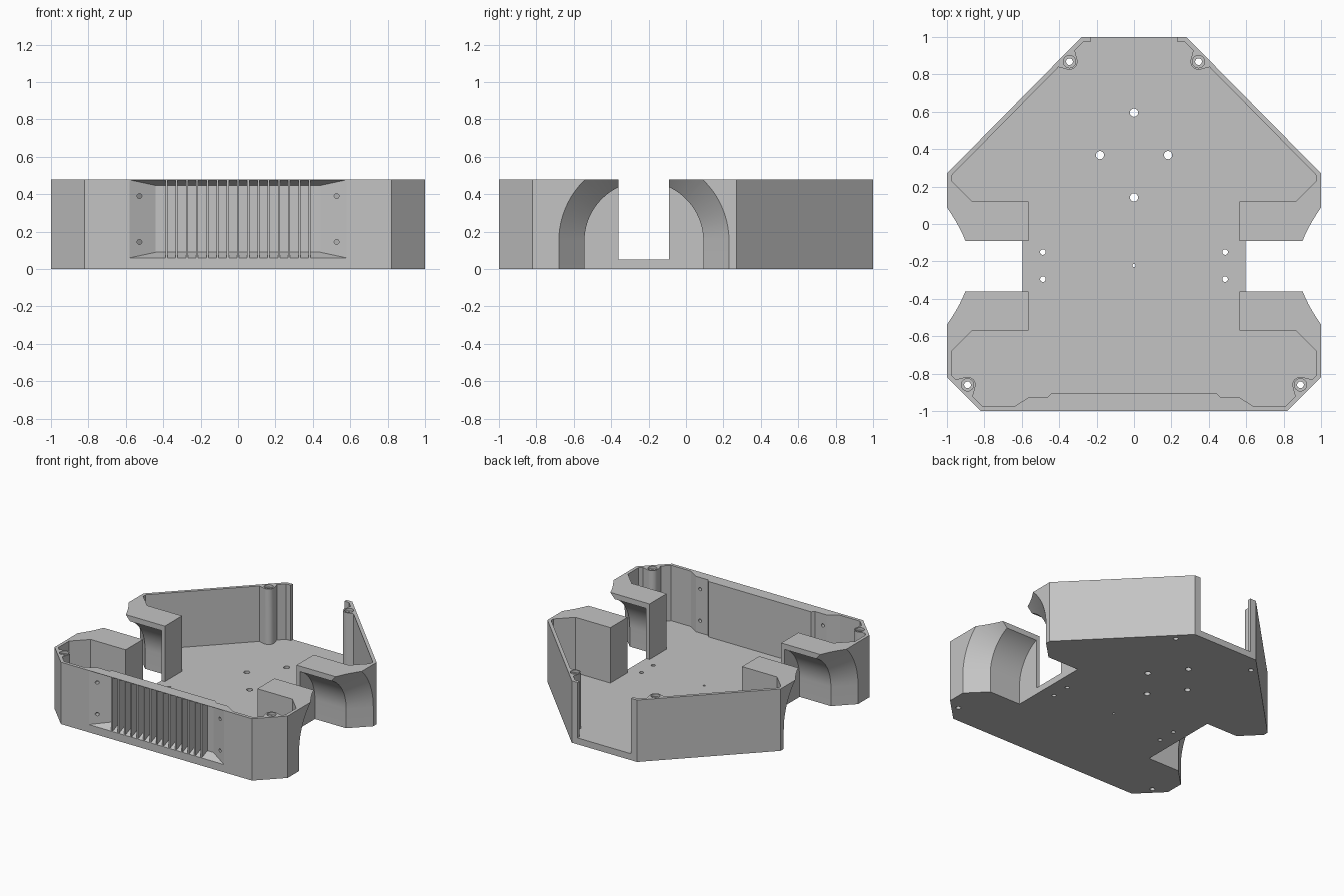
import bpy
import bmesh
import math
from mathutils import Vector

if "Cube" in bpy.data.objects:
    bpy.data.objects.remove(bpy.data.objects["Cube"], do_unlink=True)

HEIGHT, FLOOR = 0.48, 0.05
WHEEL_Y, WHEEL_Z = -0.225, 0.15

grey = bpy.data.materials.new("plain grey")
grey.use_nodes = True
grey.diffuse_color = (0.55, 0.55, 0.55, 1)
grey.node_tree.nodes["Principled BSDF"].inputs["Base Color"].default_value = (0.55, 0.55, 0.55, 1)


def finish(bm, name):
    bmesh.ops.recalc_face_normals(bm, faces=bm.faces)
    mesh = bpy.data.meshes.new(name)
    bm.to_mesh(mesh)
    bm.free()
    mesh.materials.append(grey)
    obj = bpy.data.objects.new(name, mesh)
    bpy.context.collection.objects.link(obj)
    return obj


def prism(name, outline, z0, z1):
    bm = bmesh.new()
    face = bm.faces.new([bm.verts.new((x, y, z0)) for x, y in outline])
    top = bmesh.ops.extrude_face_region(bm, geom=[face])["geom"]
    bmesh.ops.translate(bm, vec=(0, 0, z1 - z0), verts=[v for v in top if isinstance(v, bmesh.types.BMVert)])
    return finish(bm, name)


def hull(name, points):
    bm = bmesh.new()
    for p in points:
        bm.verts.new(p)
    bmesh.ops.convex_hull(bm, input=bm.verts[:])
    return finish(bm, name)


def box(name, x0, x1, y0, y1, z0, z1):
    return hull(name, [(x, y, z) for x in (x0, x1) for y in (y0, y1) for z in (z0, z1)])


def circle(cx, cy, r, n=24):
    return [(cx + r * math.cos(2 * math.pi * i / n), cy + r * math.sin(2 * math.pi * i / n)) for i in range(n)]


def mirrored(half):
    return half + [(-x, y) for x, y in reversed(half)]


def cut(target, cutter):
    mod = target.modifiers.new("cut", "BOOLEAN")
    mod.operation = "DIFFERENCE"
    mod.solver = "EXACT"
    mod.object = cutter
    bpy.context.view_layer.objects.active = target
    bpy.ops.object.modifier_apply(modifier=mod.name)
    bpy.data.objects.remove(cutter, do_unlink=True)


def wheel_arch(side):
    """Tunnel with an arched top that flares outwards near the side wall."""
    bm = bmesh.new()
    rings = []
    for x, r in ((0.595, 0.318), (0.863, 0.318), (1.02, 0.475)):
        section = [(-r, -0.1)]
        section += [(-r * math.cos(math.pi * i / 40), WHEEL_Z + r * math.sin(math.pi * i / 40)) for i in range(41)]
        section += [(r, -0.1)]
        rings.append([bm.verts.new((side * x, WHEEL_Y + y, z)) for y, z in section])
    count = len(rings[0])
    for a, b in zip(rings, rings[1:]):
        for i in range(count):
            j = (i + 1) % count
            bm.faces.new((a[i], a[j], b[j], b[i]))
    bm.faces.new(rings[0])
    bm.faces.new(rings[-1])
    return finish(bm, "arch_cutter")


# Solid body outline
body = prism("chassis_shell", mirrored([(0.28, 1), (1, 0.27), (1, -0.82), (0.82, -1)]), 0, HEIGHT)

# Inner space, leaving wheel housings and screw posts standing
cavity = prism("cavity_cutter", mirrored([
    (0.27, 0.975), (0.975, 0.26), (0.975, 0.23), (0.865, 0.12), (0.565, 0.12),
    (0.565, -0.57), (0.865, -0.57), (0.975, -0.68), (0.975, -0.81), (0.81, -0.975),
    (0.64, -0.975), (0.56, -0.925), (0.46, -0.925), (0.44, -0.905)]), FLOOR, 0.6)
posts = [(s * x, y) for s in (-1, 1) for x, y in ((0.345, 0.868), (0.89, -0.86))]
for px, py in posts:
    out = Vector((math.copysign(1, px), math.copysign(1, py))).normalized()
    along = Vector((-out.y, out.x))
    base = [Vector((px, py)) + out * 0.035 + along * t for t in (-0.07, 0.07)]
    plan = circle(px, py, 0.043) + [tuple(p) for p in base]
    cut(cavity, hull("post", [(x, y, z) for x, y in plan for z in (0, 0.7)]))
cut(body, cavity)

# Rear opening and wheel openings
cut(body, box("rear_cutter", -0.23, 0.23, 0.93, 1.1, FLOOR, 0.6))
for side in (-1, 1):
    cut(body, wheel_arch(side))
    cut(body, box("slot_cutter", side * 0.5, side * 1.1, -0.36, -0.09, FLOOR, 0.6))

# Tapered recess in the front wall
recess = []
for y in (-1.01, -0.93):
    t = (y + 1) / 0.07
    recess += [(s * (0.58 - 0.14 * t), y, z) for s in (-1, 1) for z in (0.06 + 0.03 * t, 0.477 - 0.03 * t)]
cut(body, hull("recess_cutter", recess))

# Screw holes through posts and floor
holes = [(0, 0.595, 0.022), (0, 0.142, 0.022), (0, -0.222, 0.009)]
for s in (-1, 1):
    holes += [(s * 0.182, 0.368, 0.022), (s * 0.487, -0.15, 0.015), (s * 0.487, -0.295, 0.015)]
holes += [(x, y, 0.018) for x, y in posts]
for x, y, r in holes:
    cut(body, prism("hole_cutter", circle(x, y, r), -0.1, 0.6))
for x, y in posts:
    cut(body, prism("counterbore_cutter", circle(x, y, 0.033), HEIGHT - 0.02, 0.6))

# Mounting holes through the front wall
for x in (-0.527, 0.527):
    for z in (0.145, 0.39):
        cut(body, hull("front_hole_cutter", [(a, y, b) for a, b in circle(x, z, 0.013, 16) for y in (-1.1, -0.88)]))

# Thin upright fins inside the recess
fins = bmesh.new()
for i in range(15):
    x = (i - 7) * 0.0547
    made = bmesh.ops.create_cube(fins, size=1)["verts"]
    bmesh.ops.scale(fins, vec=(0.011, 0.073, 0.416), verts=made)
    bmesh.ops.translate(fins, vec=(x, -0.9625, 0.268), verts=made)
finish(fins, "front_fins")

# Smooth the curved faces, keep the corners sharp
bpy.ops.object.select_all(action="DESELECT")
body.select_set(True)
bpy.context.view_layer.objects.active = body
bpy.ops.object.shade_smooth_by_angle(angle=math.radians(25))
